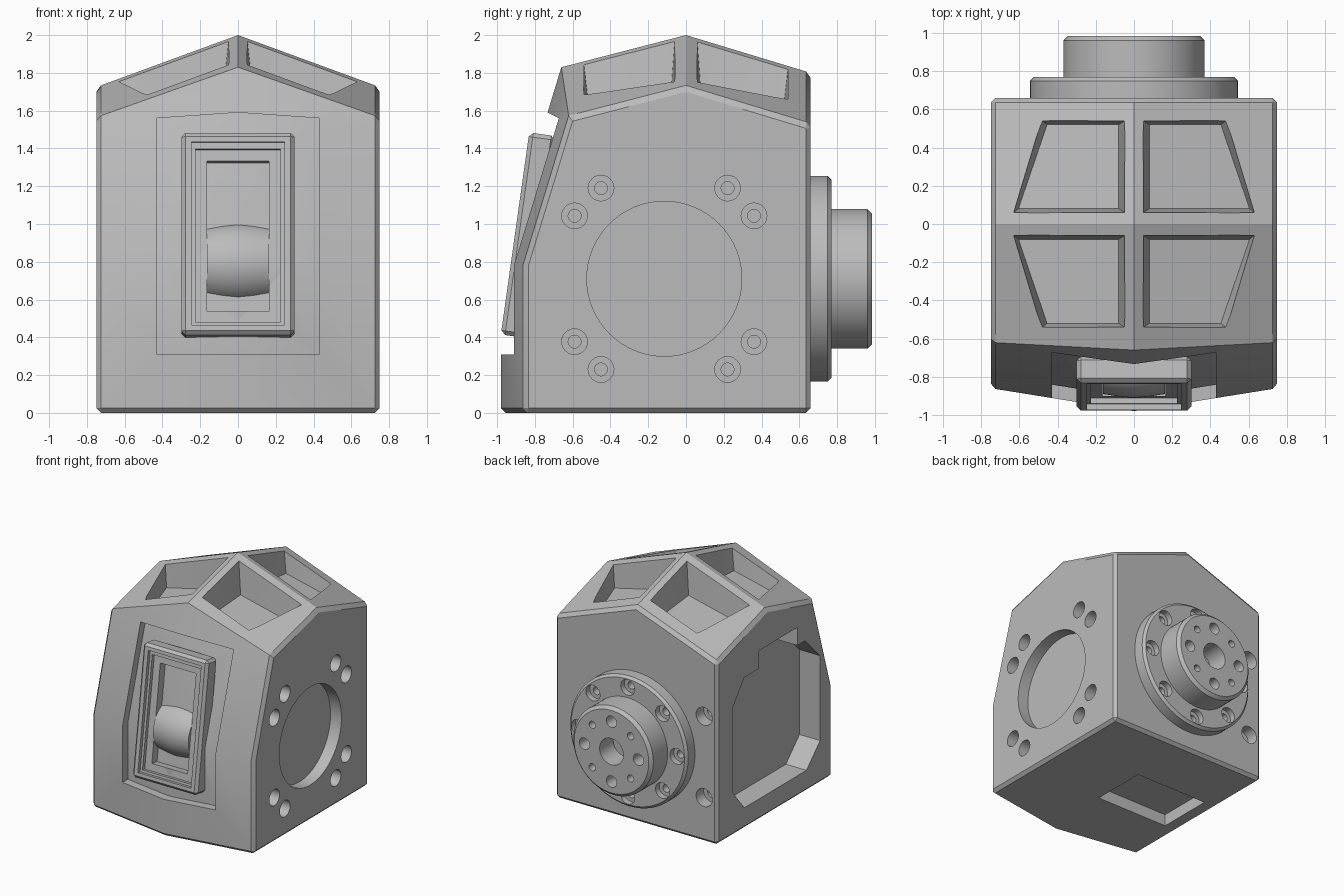
import bpy, bmesh
from math import radians, cos, sin, pi
from mathutils import Vector, Matrix

cube = bpy.data.objects.get("Cube")
if cube:
    bpy.data.objects.remove(cube, do_unlink=True)

grey = bpy.data.materials.new("plain grey")
grey.use_nodes = True
grey.diffuse_color = (0.5, 0.5, 0.5, 1)
grey.node_tree.nodes["Principled BSDF"].inputs["Base Color"].default_value = (0.5, 0.5, 0.5, 1)


def finish(name, bm):
    bmesh.ops.recalc_face_normals(bm, faces=bm.faces)
    mesh = bpy.data.meshes.new(name)
    bm.to_mesh(mesh)
    bm.free()
    mesh.materials.append(grey)
    obj = bpy.data.objects.new(name, mesh)
    bpy.context.collection.objects.link(obj)
    return obj


def hull(name, points, matrix=Matrix()):
    """Convex solid around the points, with flat regions merged."""
    bm = bmesh.new()
    for p in points:
        bm.verts.new(matrix @ Vector(p))
    out = bmesh.ops.convex_hull(bm, input=bm.verts)
    loose = [v for v in bm.verts if not v.link_faces]
    bmesh.ops.delete(bm, geom=loose, context='VERTS')
    bmesh.ops.dissolve_limit(bm, angle_limit=radians(1.5), verts=bm.verts, edges=bm.edges)
    return finish(name, bm)


def box(name, xs, ys, zs, matrix=Matrix()):
    return hull(name, [(x, y, z) for x in xs for y in ys for z in zs], matrix)


def prism(name, outline, x0, x1):
    """Extrude a (y, z) outline along x."""
    bm = bmesh.new()
    face = bm.faces.new([bm.verts.new((x0, y, z)) for y, z in outline])
    out = bmesh.ops.extrude_face_region(bm, geom=[face])
    moved = [g for g in out["geom"] if isinstance(g, bmesh.types.BMVert)]
    bmesh.ops.translate(bm, verts=moved, vec=(x1 - x0, 0, 0))
    return finish(name, bm)


def lathe(name, profile, loc, axis, segs=48):
    """Turn (radius, height) pairs around an axis that starts at loc."""
    bm = bmesh.new()
    m = Matrix.Translation(loc) @ Vector(axis).to_track_quat('Z', 'Y').to_matrix().to_4x4()
    rings = [[bm.verts.new(m @ Vector((r * cos(2 * pi * i / segs), r * sin(2 * pi * i / segs), h)))
              for i in range(segs)] for r, h in profile]
    for a, b in zip(rings, rings[1:]):
        for i in range(segs):
            j = (i + 1) % segs
            bm.faces.new((a[i], a[j], b[j], b[i]))
    bm.faces.new(rings[0])
    bm.faces.new(rings[-1])
    return finish(name, bm)


def screw_hole(loc, inward, r, depth):
    """Stepped cutter: wide bore, then a narrow hole."""
    return lathe("cutter", [(r, -0.05), (r, depth), (r / 2, depth), (r / 2, depth + 0.06)],
                 loc, inward, 24)


def apply(obj, mod):
    with bpy.context.temp_override(object=obj, active_object=obj, selected_objects=[obj]):
        bpy.ops.object.modifier_apply(modifier=mod.name)


def bevel(obj, width, limit):
    mod = obj.modifiers.new("bevel", 'BEVEL')
    mod.width, mod.segments = width, 1
    mod.limit_method, mod.angle_limit = 'ANGLE', radians(limit)
    apply(obj, mod)


def cut(obj, cutters, keep=False):
    for c in cutters:
        mod = obj.modifiers.new("cut", 'BOOLEAN')
        mod.operation, mod.solver, mod.object = 'DIFFERENCE', 'EXACT', c
        apply(obj, mod)
        if not keep:
            bpy.data.objects.remove(c, do_unlink=True)


# Housing: wedge-fronted block with a four-sided roof
shell = [(0, -0.98, 0), (0, -0.98, 0.78), (0, -0.66, 1.83), (0, 0, 2), (0, 0.66, 1.8)]
for s in (-1, 1):
    shell += [(s * 0.75, y, z) for y, z in
              [(0.66, 0), (-0.86, 0), (-0.86, 0.78), (-0.62, 1.565), (0, 1.725), (0.66, 1.525)]]
housing = hull("housing", shell)
bevel(housing, 0.025, 62)

# Front recess whose floor follows the wedge
recess = hull("cutter", [(x, y, z) for y in (-1.3, -0.5) for x, z in
                         [(-0.43, 0.31), (0.43, 0.31), (-0.43, 1.56), (0.43, 1.56), (0, 1.59)]])
cut(recess, [hull("core", [(x, y + 0.07, z) for x, y, z in shell])])
cut(housing, [recess])


# Four roof pockets
def roof(x, y):
    return 2 - 0.367 * abs(x) - (0.3 if y > 0 else 0.258) * abs(y)


corners = [(0.05, 0.06), (0.63, 0.06), (0.48, 0.54), (0.05, 0.54)]
for sx in (-1, 1):
    for sy in (-1, 1):
        points = []
        for x, y in corners:
            rim = Vector((sx * x, sy * y, roof(x, sy * y)))
            ix, iy = x + (0.03 if x < 0.2 else -0.025), y + (0.02 if y < 0.2 else -0.02)
            depth = 0.27 - 0.12 * x - 0.18 * y
            floor = Vector((sx * ix, sy * iy, roof(ix, sy * iy) - depth))
            points += [floor, rim + (rim - floor) * 0.3]
        cut(housing, [hull("cutter", points)])

# Left side: round pocket with four pairs of screw holes
CY, CZ = -0.115, 0.71
cut(housing, [lathe("cutter", [(0.41, -0.1), (0.41, 0.1)], (0.75, CY, CZ), (-1, 0, 0), 64)])
for sy in (-1, 1):
    for sz in (-1, 1):
        for dy, dz in [(0.335, 0.48), (0.475, 0.333)]:
            cut(housing, [screw_hole((0.75, CY + sy * dy, CZ + sz * dz), (-1, 0, 0), 0.068, 0.12)])

# Right side: eight-sided pocket with a raised notch
outline = [(0.45, 1.08), (0.3, 1.27), (0.11, 1.27), (0.11, 1.42), (-0.4, 1.42), (-0.4, 1.27),
           (-0.5, 1.27), (-0.7, 1.07), (-0.7, 0.36), (-0.52, 0.18), (0.3, 0.18), (0.45, 0.36)]
cut(housing, [prism("cutter", outline, -0.9, -0.56)])

# Underside pocket and two holes in the back
cut(housing, [box("cutter", (-0.63, 0.05), (-0.37, 0.11), (-0.1, 0.1))])
for z in (0.37, 1.05):
    cut(housing, [screw_hole((-0.63, 0.66, z), (0, -1, 0), 0.075, 0.1)])

# Tilted front frame with a stepped window
tilt = Matrix.Translation((0, -0.905, 0.95)) @ Matrix.Rotation(radians(82), 4, 'X')
frame = box("front_frame", (-0.3, 0.3), (-0.54, 0.54), (-0.14, 0), tilt)
bevel(frame, 0.022, 30)
for half, low, high, depth in [(0.245, -0.49, 0.49, 0.03), (0.225, -0.47, 0.455, 0.06),
                               (0.165, -0.41, 0.395, 0.13)]:
    window = box("cutter", (-half, half), (low, high), (-depth, 0.3), tilt)
    cut(frame, [window], keep=True)
    cut(housing, [window])

# Barrel roller inside the window
roller = lathe("window_roller", [(0.2, -0.163), (0.213, -0.08), (0.22, 0), (0.213, 0.08), (0.2, 0.163)],
               (0, -0.69, 0.79), (1, 0, 0), 64)

# Back flange and shaft with bolt circles
flange = lathe("back_flange", [(0.545, -0.02), (0.545, 0.09), (0.525, 0.11)],
               (0, 0.66, CZ), (0, 1, 0), 64)
shaft = lathe("output_shaft", [(0.37, 0), (0.37, 0.225), (0.345, 0.25)],
              (0, 0.735, CZ), (0, 1, 0), 64)
cut(shaft, [lathe("cutter", [(0.11, -0.1), (0.11, 0.18)], (0, 0.985, CZ), (0, -1, 0), 32)])
for i in range(8):
    dx, dz = cos(i * pi / 4), sin(i * pi / 4)
    cut(flange, [screw_hole((0.455 * dx, 0.77, CZ + 0.455 * dz), (0, -1, 0), 0.065, 0.05)])
    r = 0.03 if i % 2 else 0.048
    cut(shaft, [lathe("cutter", [(r, -0.1), (r, 0.12)],
                      (0.25 * dx, 0.985, CZ + 0.25 * dz), (0, -1, 0), 20)])

# Smooth shading with sharp edges kept
parts = [housing, frame, roller, flange, shaft]
for obj in bpy.context.selected_objects:
    obj.select_set(False)
for obj in parts:
    obj.select_set(True)
bpy.context.view_layer.objects.active = housing
bpy.ops.object.shade_smooth_by_angle(angle=radians(25))
